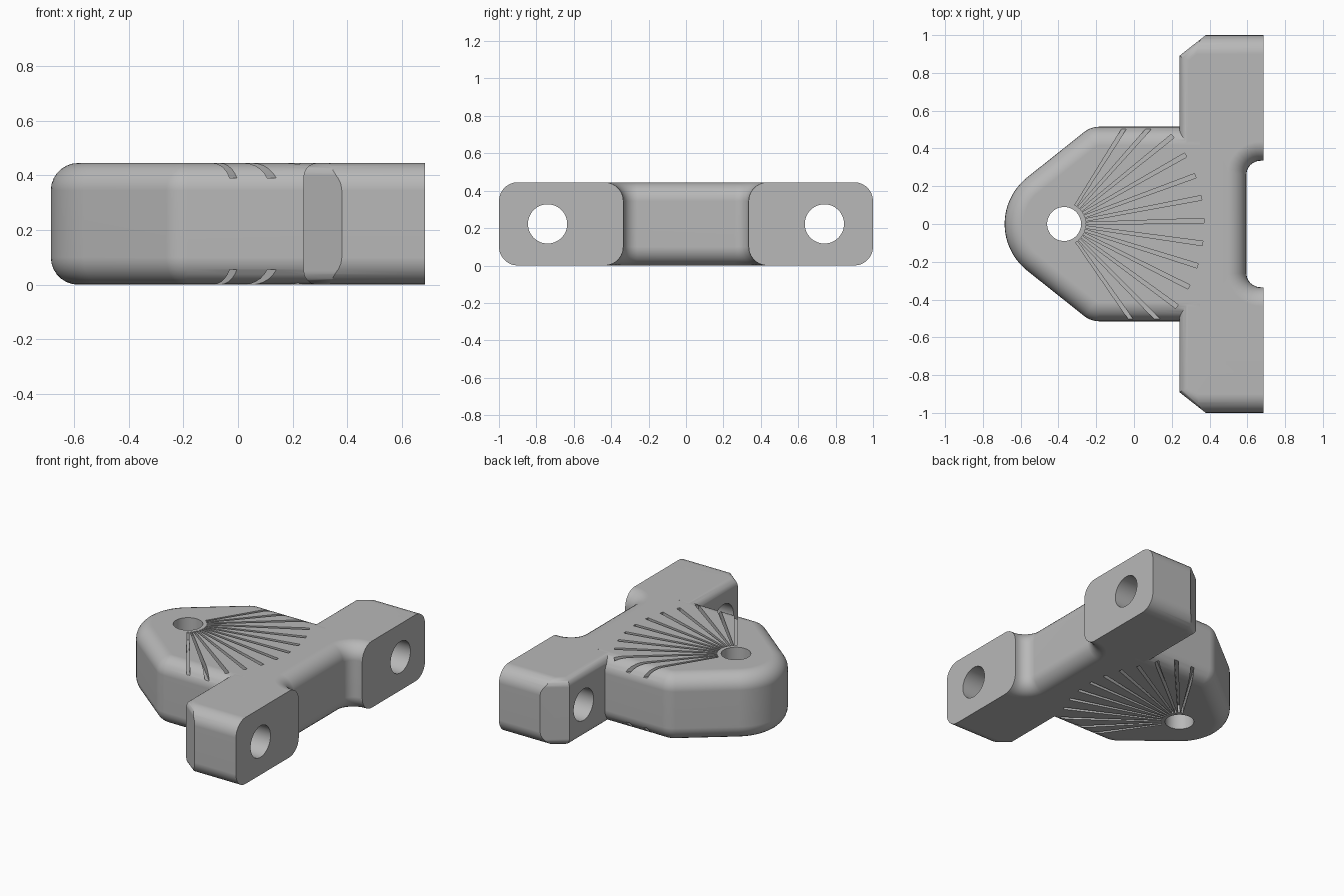
import bpy
import bmesh
from math import sin, cos, radians, pi
from mathutils import Vector

H = 0.445      # thickness of the whole part
ROUND = 0.10   # main edge rounding
PIVOT = (-0.37, 0.0)

cube = bpy.data.objects.get("Cube")
if cube:
    bpy.data.objects.remove(cube, do_unlink=True)

grey = bpy.data.materials.new("plain grey")
grey.use_nodes = True
colour = (0.48, 0.48, 0.48, 1.0)
grey.diffuse_color = colour
grey.node_tree.nodes["Principled BSDF"].inputs["Base Color"].default_value = colour


def arc(centre, radius, start, end, steps):
    """Points on an arc, angles in degrees."""
    out = []
    for i in range(steps + 1):
        a = radians(start + (end - start) * i / steps)
        out.append((centre[0] + radius * cos(a), centre[1] + radius * sin(a)))
    return out


def add_prism(bm, outline, z0, z1):
    face = bm.faces.new([bm.verts.new((x, y, z0)) for x, y in outline])
    res = bmesh.ops.extrude_face_region(bm, geom=[face])
    verts = [g for g in res["geom"] if isinstance(g, bmesh.types.BMVert)]
    bmesh.ops.translate(bm, verts=verts, vec=(0, 0, z1 - z0))


def make_object(name, bm):
    bmesh.ops.recalc_face_normals(bm, faces=bm.faces[:])
    mesh = bpy.data.meshes.new(name)
    bm.to_mesh(mesh)
    bm.free()
    mesh.materials.append(grey)
    obj = bpy.data.objects.new(name, mesh)
    bpy.context.collection.objects.link(obj)
    return obj


def slab(name, outline, rounded, width=ROUND):
    """Extruded outline; rounded(mid, direction) picks the rim edges to round."""
    bm = bmesh.new()
    add_prism(bm, outline, 0, H)
    bmesh.ops.recalc_face_normals(bm, faces=bm.faces[:])
    rim = []
    for e in bm.edges:
        a, b = e.verts[0].co, e.verts[1].co
        if abs(a.z - b.z) < 1e-4 and rounded((a + b) / 2, b - a):
            rim.append(e)
    bmesh.ops.bevel(bm, geom=rim, offset=width, offset_type='OFFSET',
                    segments=7, profile=0.5, affect='EDGES', clamp_overlap=False)
    return make_object(name, bm)


def boolean(target, other, operation):
    mod = target.modifiers.new(operation.lower(), 'BOOLEAN')
    mod.operation = operation
    mod.solver = 'EXACT'
    mod.object = other
    bpy.context.view_layer.objects.active = target
    bpy.ops.object.modifier_apply(modifier=mod.name)
    bpy.data.objects.remove(other, do_unlink=True)


def cylinder(radius, location, rotation=(0, 0, 0)):
    bpy.ops.mesh.primitive_cylinder_add(vertices=48, radius=radius, depth=1.5,
                                        location=location, rotation=rotation)
    obj = bpy.context.object
    obj.hide_render = True
    return obj


# Nose plate: round tip, slanted flanks, straight sides
lean = 128.4
corner = (-0.185, 0.39)
plate_outline = ([(0.45, 0.515)]
                 + arc(corner, 0.125, 90, lean, 5)
                 + arc(PIVOT, 0.315, lean, 360 - lean, 22)
                 + arc((corner[0], -corner[1]), 0.125, 360 - lean, 270, 5)
                 + [(0.45, -0.515)])
body = slab("bracket_body", plate_outline, lambda m, d: m.x < 0.44)

# Bridge between the lugs, with coved inside corners
cove = arc((0.67, 0.26), 0.075, 180, 90, 8)
half = cove + [(0.685, 0.335), (0.685, 0.6), (0.35, 0.6)]
bridge_outline = half + [(x, -y) for x, y in reversed(half)]
bridge = slab("bridge", bridge_outline,
              lambda m, d: m.x > 0.59 and abs(m.y) < 0.336)
boolean(body, bridge, 'UNION')

# Lugs: rounded bars trimmed by a chamfered outline
for s in (1, -1):
    bar = [(0.1, 0.34 * s), (0.685, 0.34 * s), (0.685, s), (0.1, s)]
    lug = slab("lug", bar, lambda m, d: abs(d.y) < 1e-4)
    trim = [(0.24, 0.3), (0.8, 0.3), (0.8, 1.165), (0.59, 1.165), (0.24, 0.89)]
    trimmer = slab("lug_trim", [(x, y * s) for x, y in trim],
                   lambda m, d: m.x < 0.5, 0.05)
    boolean(lug, trimmer, 'INTERSECT')
    boolean(body, lug, 'UNION')

# Pivot hole and lug holes
boolean(body, cylinder(0.09, (PIVOT[0], 0, H / 2)), 'DIFFERENCE')
for s in (1, -1):
    boolean(body, cylinder(0.105, (0.5, 0.74 * s, H / 2), (0, pi / 2, 0)), 'DIFFERENCE')

# Fan of grooves on the top and bottom
bm = bmesh.new()
for k in range(-6, 7):
    a = radians(1.4 + 9.4 * k)
    along, across = Vector((cos(a), sin(a))), Vector((-sin(a), cos(a)))
    start, end = Vector(PIVOT) + along * 0.115, Vector(PIVOT) + along * 0.74
    ray = [start - across * 0.006, end - across * 0.012,
           end + across * 0.012, start + across * 0.006]
    add_prism(bm, ray, H - 0.055, H + 0.1)
    add_prism(bm, ray, -0.1, 0.055)
grooves = make_object("groove_cutter", bm)
grooves.hide_render = True
boolean(body, grooves, 'DIFFERENCE')

# Smooth curved faces, keep edges sharp
bpy.ops.object.select_all(action='DESELECT')
body.select_set(True)
bpy.context.view_layer.objects.active = body
bpy.ops.object.shade_smooth_by_angle(angle=radians(28))
weighted = body.modifiers.new("weighted normals", 'WEIGHTED_NORMAL')
weighted.keep_sharp = True
